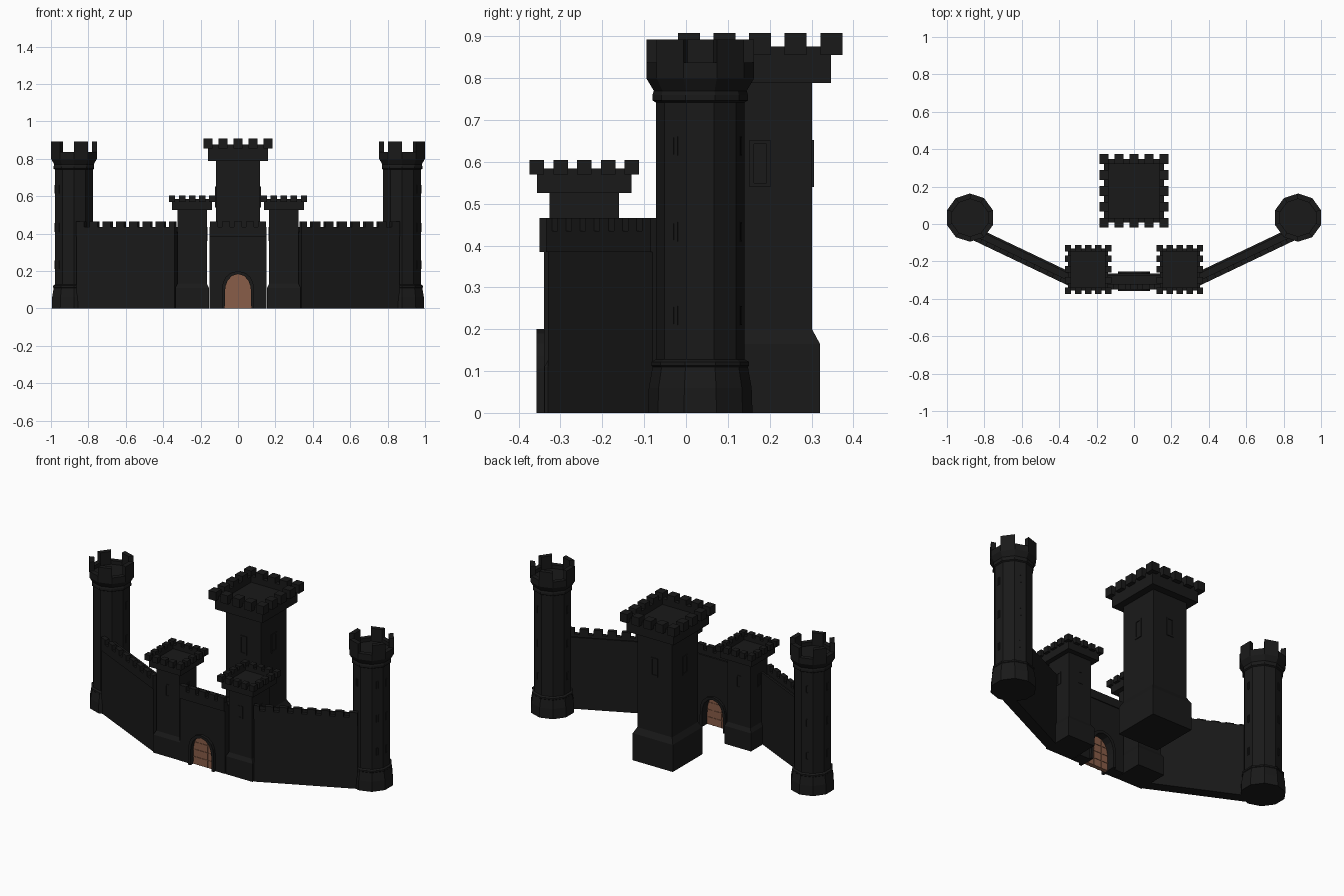
import bpy, bmesh, math
from mathutils import Vector, Matrix

if "Cube" in bpy.data.objects:
    bpy.data.objects.remove(bpy.data.objects["Cube"])

def material(name, col):
    m = bpy.data.materials.new(name)
    m.diffuse_color = (*col, 1)
    m.use_nodes = True
    m.node_tree.nodes["Principled BSDF"].inputs["Base Color"].default_value = m.diffuse_color
    return m

STONE = material("dark_stone", (0.01, 0.01, 0.01))
WOOD = material("door_wood", (0.25, 0.11, 0.065))

def finish(name, bm, mat=STONE, mirror=False):
    bmesh.ops.recalc_face_normals(bm, faces=bm.faces)
    me = bpy.data.meshes.new(name)
    bm.to_mesh(me)
    bm.free()
    me.materials.append(mat)
    ob = bpy.data.objects.new(name, me)
    bpy.context.collection.objects.link(ob)
    if mirror:
        ob.modifiers.new("Mirror", 'MIRROR').use_axis = (True, False, False)
    return ob

def loft(bm, rings, close=False):
    """Skin a list of point rings; cap the ends, or join last to first."""
    vs = [[bm.verts.new(p) for p in r] for r in rings]
    n = len(vs[0])
    pairs = list(zip(vs, vs[1:])) + ([(vs[-1], vs[0])] if close else [])
    for a, b in pairs:
        for i in range(n):
            j = (i + 1) % n
            bm.faces.new((a[i], a[j], b[j], b[i]))
    if not close:
        bm.faces.new(vs[0])
        bm.faces.new(vs[-1])

def box(bm, x0, x1, y0, y1, z0, z1, mtx=Matrix()):
    ring = [(x0, y0), (x1, y0), (x1, y1), (x0, y1)]
    loft(bm, [[mtx @ Vector((x, y, z)) for x, y in ring] for z in (z0, z1)])

def window(bm, w, z0, z1, t, mtx):
    """Raised frame with a sill; local -y is outward."""
    b = w * 0.2
    for s in (-1, 1):
        xs = sorted((s * w / 2, s * (w / 2 - b)))
        box(bm, *xs, -t, t, z0, z1, mtx)
    box(bm, -w / 2 + b, w / 2 - b, -t, t, z1 - b, z1, mtx)
    box(bm, -w / 2 + b, w / 2 - b, -t, t, z0, z0 + b, mtx)

# Square towers: the keep is the gate tower at 1.5 scale
def square_tower(name, cx, cy, s, mirror):
    k = 0.943
    place = Matrix.Translation((cx, cy, 0)) @ Matrix.Diagonal((s * k, s, s, 1))
    prof = [(.0955, 0), (.0955, .11), (.083, .133), (.083, .526), (.113, .526),
            (.113, .584), (.096, .584), (.096, .56)]
    bm = bmesh.new()
    loft(bm, [[place @ Vector((a * h, b * h, z)) for a, b in
               ((-1, -1), (1, -1), (1, 1), (-1, 1))] for h, z in prof])
    finish(name, bm, mirror=mirror)
    bm = bmesh.new()
    for i in range(-2, 3):
        for j in range(-2, 3):
            if max(abs(i), abs(j)) == 2:
                x, y = i * .05675, j * .05675
                box(bm, x - .0175, x + .0175, y - .0175, y + .0175, .57, .605, place)
    finish(name + "_merlons", bm, mirror=mirror)
    bm = bmesh.new()
    for q in range(4):
        m = place @ Matrix.Rotation(q * math.pi / 2, 4, 'Z') @ Matrix.Translation((0, -.083, 0))
        window(bm, .033, .36, .435, .003, m)
    finish(name + "_windows", bm, mirror=mirror)

square_tower("keep", 0, .177, 1.5, False)
square_tower("gate_tower", -.245, -.243, 1, True)

# Ten-sided corner towers
C = Vector((-.877, .034, 0))
def corner(r, z, f):
    a = math.pi / 2 + f * math.pi / 5
    return C + Vector((r * math.cos(a), r * math.sin(a), z))

bm = bmesh.new()
prof = [(.125, 0), (.123, .06), (.114, .11), (.117, .113), (.117, .122), (.106, .128),
        (.106, .742), (.114, .747), (.114, .76), (.111, .77), (.129, .80),
        (.129, .837), (.1, .837), (.1, .815)]
loft(bm, [[corner(r, z, f) for f in range(10)] for r, z in prof])
finish("corner_tower", bm, mirror=True)

bm = bmesh.new()
for f in range(1, 10, 2):
    loft(bm, [[corner(.129, z, f), corner(.129, z, f + 1),
               corner(.1, z, f + 1), corner(.1, z, f)] for z in (.837, .893)])
finish("corner_tower_merlons", bm, mirror=True)

bm = bmesh.new()
for f in (0, 2, 3, 5, 7):
    a = math.pi / 2 + (f + .5) * math.pi / 5
    m = (Matrix.Translation(C) @ Matrix.Rotation(a + math.pi / 2, 4, 'Z')
         @ Matrix.Translation((0, -.106 * math.cos(math.pi / 10), 0)))
    for z in (.21, .41, .615):
        window(bm, .015, z, z + .046, .002, m)
finish("arrow_slits", bm, mirror=True)

# Curtain walls between corner and gate towers
A, B = Vector((-.85, -.052, 0)), Vector((-.325, -.302, 0))
d = B - A
L = d.length
M = Matrix.Translation(A) @ Matrix.Rotation(math.atan2(d.y, d.x), 4, 'Z')
bm = bmesh.new()
box(bm, 0, L, -.031, .034, 0, .385, M)
box(bm, 0, L, -.036, .034, .385, .41, M)
box(bm, 0, L, -.036, -.010, .41, .435, M)
box(bm, 0, L, .022, .034, .41, .435, M)
for i in range(8):
    x = .012 + i * .0785
    box(bm, x - .012, min(x + .036, L), -.036, -.010, .435, .466, M)
finish("curtain_wall", bm, mirror=True)

# Gate wall with an arched opening
half = [(.071, 0), (.070, .09), (.066, .12), (.055, .15), (.032, .174)]
def arch(k=1, dz=0):
    right = [(x * k, z + (dz if z else 0)) for x, z in half]
    return right + [(0, .184 + dz)] + [(-x, z) for x, z in reversed(right)]

bm = bmesh.new()
outline = arch() + [(-.152, 0), (-.152, .385), (.152, .385), (.152, 0)]
loft(bm, [[(x, y, z) for x, z in outline] for y in (-.34, -.27)])
box(bm, -.152, .152, -.35, -.264, .385, .41)
box(bm, -.152, .152, -.35, -.32, .41, .435)
box(bm, -.152, .152, -.276, -.264, .41, .435)
for i in range(5):
    x = -.128 + i * .064
    box(bm, x - .022, x + .022, -.35, -.32, .435, .466)
finish("gate_wall", bm)

# Stone arch surround
bm = bmesh.new()
ring = arch() + arch(1.22, .016)[::-1]
loft(bm, [[(x, y, z) for x, z in ring] for y in (-.357, -.255)])
finish("gate_arch", bm)

# Wooden door with battens
bm = bmesh.new()
loft(bm, [[(x, y, z) for x, z in arch()] for y in (-.33, -.305)])
for x in (-.026, .026):
    box(bm, x - .002, x + .002, -.333, -.302, 0, .17)
for z, w in ((.045, .07), (.09, .069), (.135, .06)):
    box(bm, -w, w, -.333, -.302, z - .002, z + .002)
finish("gate_door", bm, WOOD)
